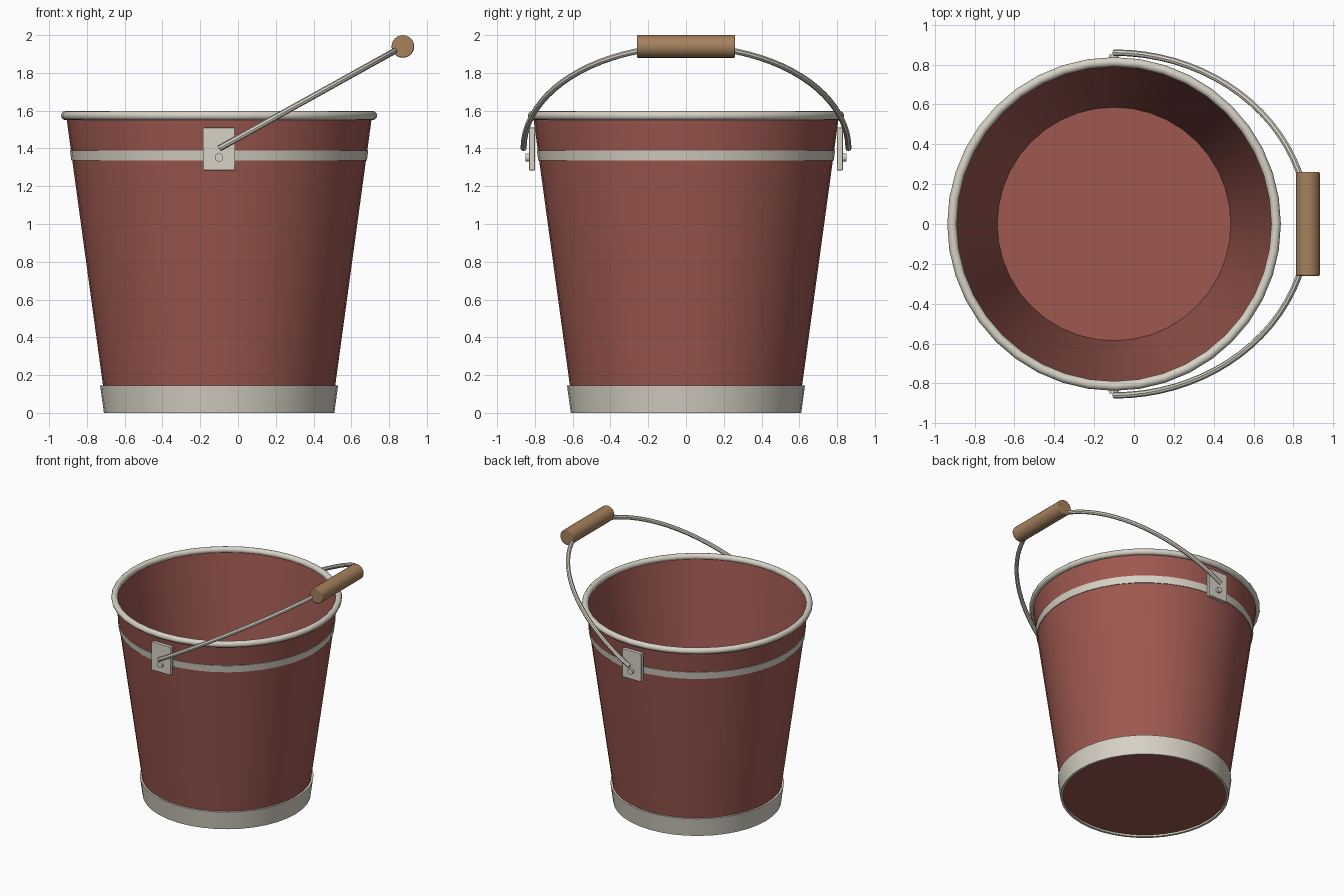
import bpy, bmesh, math
from mathutils import Vector

cube = bpy.data.objects.get("Cube")
if cube:
    bpy.data.objects.remove(cube, do_unlink=True)

CX = -0.1      # bucket axis
SEGMENTS = 40


def material(name, color):
    m = bpy.data.materials.new(name)
    m.use_nodes = True
    m.diffuse_color = (*color, 1)
    m.node_tree.nodes["Principled BSDF"].inputs["Base Color"].default_value = (*color, 1)
    return m


RED = material("barn red paint", (0.34, 0.098, 0.08))
METAL = material("pale metal", (0.68, 0.645, 0.56))
WOOD = material("wood", (0.38, 0.22, 0.11))


def finish(obj, name, mat):
    obj.name = name
    obj.data.name = name
    obj.data.materials.clear()
    obj.data.materials.append(mat)
    bpy.ops.object.select_all(action="DESELECT")
    obj.select_set(True)
    bpy.context.view_layer.objects.active = obj
    bpy.ops.object.shade_smooth_by_angle(angle=math.radians(35))
    return obj


def lathe(name, profile, mat, closed=True):
    """Spin an (r, z) profile around the bucket axis."""
    bm = bmesh.new()
    verts = [bm.verts.new((r, 0, z)) for r, z in profile]
    edges = [bm.edges.new(pair) for pair in zip(verts, verts[1:])]
    if closed:
        edges.append(bm.edges.new((verts[-1], verts[0])))
    bmesh.ops.spin(bm, geom=verts + edges, cent=(0, 0, 0), axis=(0, 0, 1),
                   angle=math.tau, steps=SEGMENTS)
    bmesh.ops.remove_doubles(bm, verts=bm.verts, dist=0.0005)
    bmesh.ops.recalc_face_normals(bm, faces=bm.faces)
    mesh = bpy.data.meshes.new(name)
    bm.to_mesh(mesh)
    bm.free()
    obj = bpy.data.objects.new(name, mesh)
    bpy.context.collection.objects.link(obj)
    obj.location.x = CX
    return finish(obj, name, mat)


def wall(z):
    """Outer radius of the tapered wall at height z."""
    return 0.595 + 0.1365 * z


def bevel(obj, width):
    mod = obj.modifiers.new("Soft edges", "BEVEL")
    mod.width = width
    mod.segments = 2


def cylinder(name, radius, depth, location, mat, sides):
    bpy.ops.mesh.primitive_cylinder_add(vertices=sides, radius=radius, depth=depth,
                                        location=location, rotation=(math.pi / 2, 0, 0))
    return finish(bpy.context.object, name, mat)


# Thin-walled pail with a floor
lathe("pail_body", [(0, 0.015), (wall(0.015), 0.015), (wall(1.575), 1.575),
                    (0.797, 1.575), (0.586, 0.03), (0, 0.03)], RED, closed=False)

# Metal foot ring and upper hoop
lathe("foot_ring", [(0.592, 0), (0.61, 0), (0.63, 0.146), (0.605, 0.146)], METAL)
low, high = 1.335, 1.39
lathe("upper_hoop", [(wall(low) - 0.005, low), (wall(low) + 0.005, low),
                     (wall(high) + 0.005, high), (wall(high) - 0.005, high)], METAL)

# Rolled rim
bpy.ops.mesh.primitive_torus_add(major_radius=0.813, minor_radius=0.024,
                                 major_segments=SEGMENTS, minor_segments=12,
                                 location=(CX, 0, 1.574))
finish(bpy.context.object, "rolled_rim", METAL)

# Handle lugs and rivets on front and back
for side, label in ((-1, "front"), (1, "back")):
    bpy.ops.mesh.primitive_cube_add(size=1, location=(CX, side * 0.815, 1.397))
    plate = bpy.context.object
    plate.scale = (0.17, 0.03, 0.226)
    bpy.ops.object.transform_apply(location=False, rotation=False, scale=True)
    finish(plate, label + "_lug", METAL)
    bevel(plate, 0.004)
    cylinder(label + "_rivet", 0.022, 0.05, (CX, side * 0.825, 1.352), METAL, 16)

# Bail wire: half ellipse leaning toward +x
STEPS = 40
curve = bpy.data.curves.new("bail_wire", "CURVE")
curve.dimensions = "3D"
curve.bevel_depth = 0.016
curve.bevel_resolution = 2
curve.use_fill_caps = True
spline = curve.splines.new("POLY")
spline.points.add(STEPS)
tip = Vector((0.973, 0, 0.54))
for i, point in enumerate(spline.points):
    a = math.pi * i / STEPS
    pos = Vector((CX, -0.86 * math.cos(a), 1.4)) + tip * math.sin(a)
    point.co = (*pos, 1)
wire = bpy.data.objects.new("bail_wire", curve)
bpy.context.collection.objects.link(wire)
bpy.ops.object.select_all(action="DESELECT")
wire.select_set(True)
bpy.context.view_layer.objects.active = wire
bpy.ops.object.convert(target="MESH")
finish(bpy.context.object, "bail_wire", METAL)

# Wooden grip
grip = cylinder("wooden_grip", 0.06, 0.52, (CX + tip.x, 0, 1.94), WOOD, 24)
bevel(grip, 0.006)
